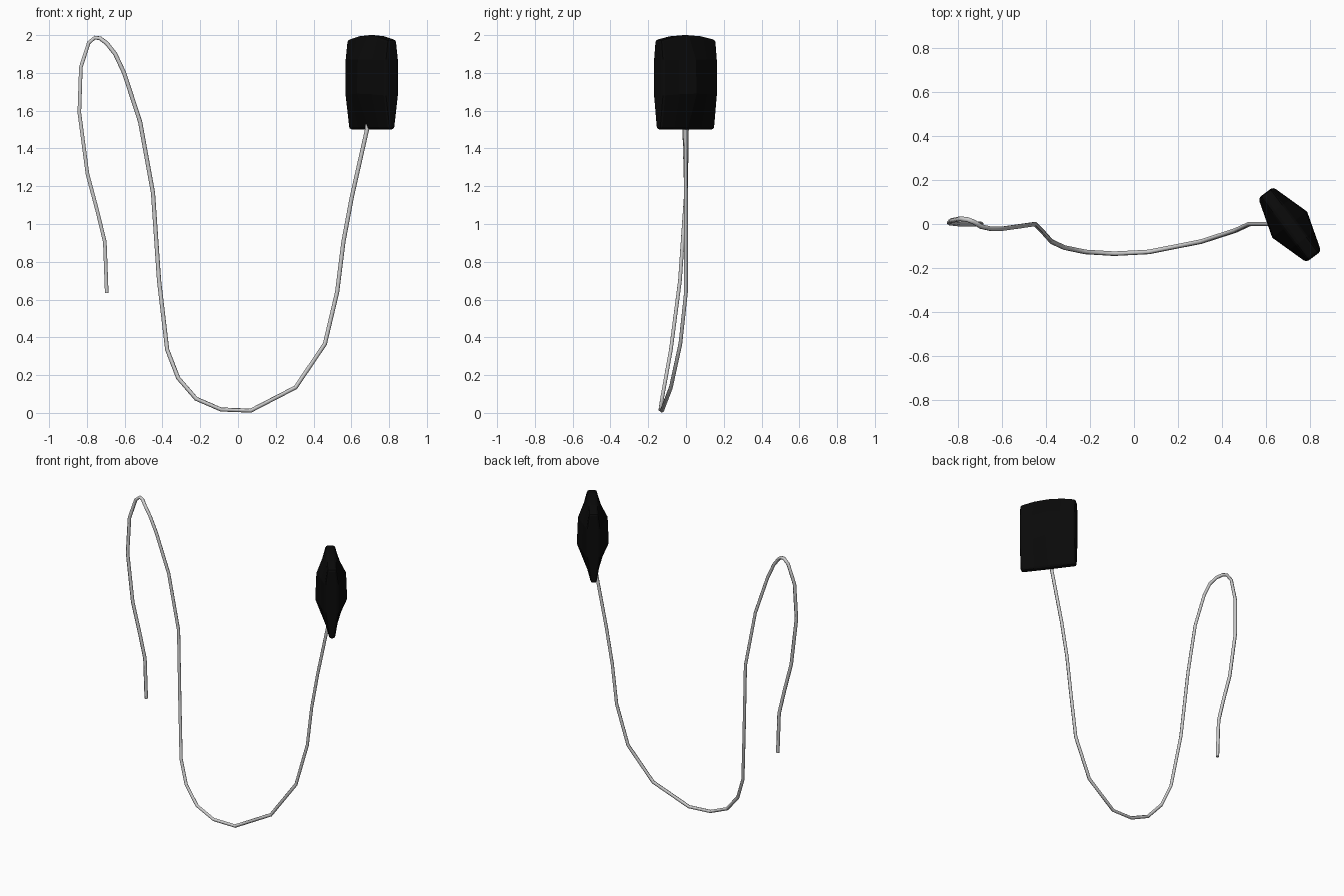
import bpy, bmesh
from mathutils import Vector

if "Cube" in bpy.data.objects:
    bpy.data.objects.remove(bpy.data.objects["Cube"])

# Cord: hanging faceted line swept along a path
path = [
    (-.695, 0, .635), (-.705, 0, .905), (-.745, 0, 1.07), (-.797, 0, 1.265),
    (-.84, .005, 1.59), (-.832, .015, 1.83), (-.79, .024, 1.96), (-.757, .02, 1.987),
    (-.73, .01, 1.983), (-.695, -.012, 1.957), (-.65, -.022, 1.90), (-.603, -.022, 1.80),
    (-.518, -.01, 1.54), (-.45, 0, 1.165), (-.418, -.032, .70), (-.375, -.08, .335),
    (-.317, -.107, .185), (-.222, -.127, .075), (-.09, -.135, .018), (.067, -.127, .012),
    (.305, -.08, .135), (.46, -.03, .365), (.525, 0, .64), (.558, 0, .905),
    (.603, 0, 1.145), (.683, -.003, 1.5), (.735, -.003, 1.975),
]
curve = bpy.data.curves.new("cord", "CURVE")
curve.dimensions = "3D"
curve.bevel_depth = .011
curve.bevel_resolution = 1
curve.use_fill_caps = True
spline = curve.splines.new("POLY")
spline.points.add(len(path) - 1)
for p, co in zip(spline.points, path):
    p.co = (*co, 1)
cord = bpy.data.objects.new("cord", curve)
bpy.context.collection.objects.link(cord)
bpy.context.view_layer.objects.active = cord
cord.select_set(True)
bpy.ops.object.convert(target="MESH")
cord.select_set(False)

# Housing: slab turned about z, thickest along its middle
center = Vector((.708, -.003, 0))
wide = Vector((.6, -.8, 0))
normal = Vector((.8, .6, 0))
# each row: height at edge, height at middle, half thickness at edge and middle
rows = [(1.5, 1.5, .018, .018), (1.68, 1.69, .042, .099),
        (1.87, 1.87, .042, .092), (1.975, 2.0, .03, .028)]
cols = [-1, -.5, 0, .5, 1]
bm = bmesh.new()
loops = []
for z_edge, z_mid, t_edge, t_mid in rows:
    def point(c, side):
        k = abs(c)
        z = z_mid + (z_edge - z_mid) * k * k
        t = t_mid + (t_edge - t_mid) * k
        return bm.verts.new(center + wide * .182 * c + normal * t * side + Vector((0, 0, z)))
    loops.append([point(c, 1) for c in cols] + [point(c, -1) for c in reversed(cols)])
n = len(loops[0])
for a, b in zip(loops, loops[1:]):
    for i in range(n):
        j = (i + 1) % n
        bm.faces.new((a[i], a[j], b[j], b[i]))
for ring in (loops[0], loops[-1]):
    for i in range(len(cols) - 1):
        bm.faces.new((ring[i], ring[i + 1], ring[n - 2 - i], ring[n - 1 - i]))
bmesh.ops.recalc_face_normals(bm, faces=bm.faces)
mesh = bpy.data.meshes.new("housing")
bm.to_mesh(mesh)
bm.free()
housing = bpy.data.objects.new("housing", mesh)
bpy.context.collection.objects.link(housing)
bevel = housing.modifiers.new("soft_edges", "BEVEL")
bevel.width = .014
bevel.segments = 2
bevel.limit_method = "ANGLE"
bevel.angle_limit = .9

# Black plastic
black = bpy.data.materials.new("black_plastic")
black.diffuse_color = (.003, .003, .003, 1)
black.use_nodes = True
black.node_tree.nodes["Principled BSDF"].inputs["Base Color"].default_value = black.diffuse_color
mesh.materials.append(black)
